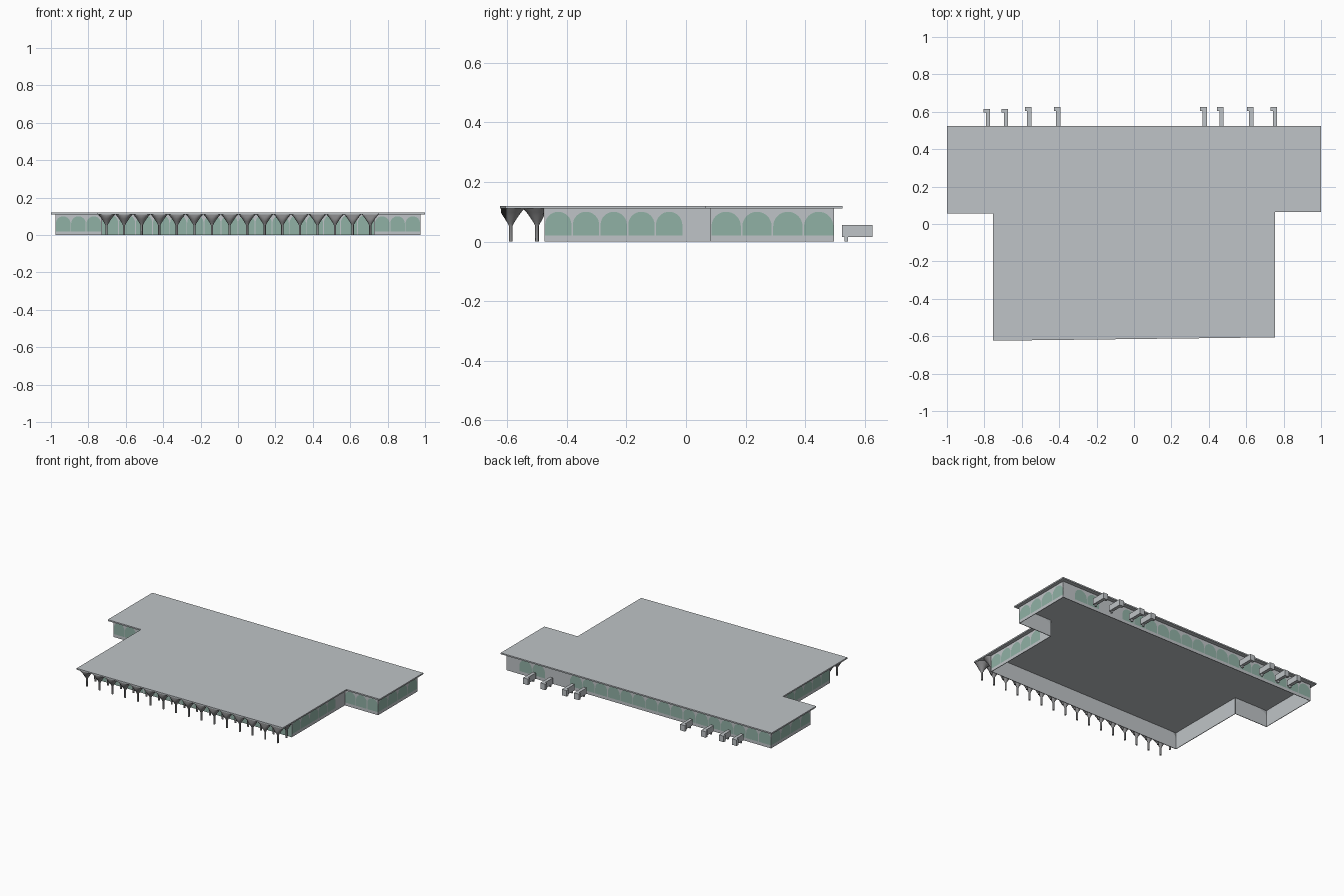
import bpy, bmesh, math
from mathutils import Vector

cube = bpy.data.objects.get("Cube")
if cube:
    bpy.data.objects.remove(cube)


def material(name, rgb):
    m = bpy.data.materials.new(name)
    m.use_nodes = True
    col = (*rgb, 1)
    m.diffuse_color = col
    m.node_tree.nodes["Principled BSDF"].inputs["Base Color"].default_value = col
    return m


GREY = material("concrete grey", (0.52, 0.55, 0.57))
GLASS = material("green glass", (0.28, 0.44, 0.375))
DARK = material("column grey", (0.28, 0.28, 0.285))


def finish(name, bm, *mats):
    me = bpy.data.meshes.new(name)
    bm.to_mesh(me)
    bm.free()
    for m in mats:
        me.materials.append(m)
    ob = bpy.data.objects.new(name, me)
    bpy.context.collection.objects.link(ob)
    return ob


def prism(bm, pts, z0, z1):
    """Closed vertical prism over a plan outline."""
    f = bm.faces.new([bm.verts.new((x, y, z0)) for x, y in pts])
    up = bmesh.ops.extrude_face_region(bm, geom=[f])["geom"]
    bmesh.ops.translate(bm, vec=(0, 0, z1 - z0),
                        verts=[v for v in up if isinstance(v, bmesh.types.BMVert)])
    bmesh.ops.recalc_face_normals(bm, faces=bm.faces)


# Roof slab: T-shaped plan with a slightly skewed front edge
ROOF_Z, TOP = 0.111, 0.12
EDGE_MID, EDGE_SLOPE = -0.615, 0.012
bm = bmesh.new()
prism(bm, [(-1, 0.525), (-1, 0.055), (-0.755, 0.055),
           (-0.755, EDGE_MID - 0.755 * EDGE_SLOPE), (0.755, EDGE_MID + 0.755 * EDGE_SLOPE),
           (0.755, 0.065), (1, 0.065), (1, 0.525)], ROOF_Z, TOP)
finish("roof", bm, GREY)


# Wall runs: flat bays with an arched pane cut flush into each, or plain panels
def wall_run(bm, start, end, count=0, sill=0.02, crown=0.1):
    start, end = Vector((*start, 0)), Vector((*end, 0))

    def face(pts, slot=0):
        bm.faces.new([bm.verts.new(p) for p in pts]).material_index = slot

    def at(p, z):
        return Vector((p.x, p.y, z))

    if not count:
        face([start, end, at(end, ROOF_Z), at(start, ROOF_Z)])
        return
    step = (end - start) / count
    half = step * 0.475
    rise = min(half.length, crown - sill)
    for i in range(count):
        a, b = start + step * i, start + step * (i + 1)
        mid = (a + b) / 2
        arch = [at(mid + half, sill)]
        for k in range(17):
            t = math.pi * k / 16
            arch.append(at(mid + half * math.cos(t), crown - rise + rise * math.sin(t)))
        arch.append(at(mid - half, sill))
        face(arch, 1)
        if sill > 0:
            face([a, b, at(b, sill), at(mid + half, sill), at(mid - half, sill), at(a, sill)])
        # Surround in two halves, meeting above the crown
        top = at(mid, ROOF_Z)
        c = len(arch) // 2
        face([at(b, sill), at(b, ROOF_Z), top] + arch[c::-1])
        face([top, at(a, ROOF_Z), at(a, sill)] + arch[:c - 1:-1])


WX, NX, FRONT, STEP, BACK = 0.976, 0.73, -0.475, 0.083, 0.497
bm = bmesh.new()
wall_run(bm, (-WX, BACK), (-WX, STEP), 4)
wall_run(bm, (-WX, STEP), (-NX, STEP), 3)
wall_run(bm, (-NX, STEP), (-NX, -0.01))
wall_run(bm, (-NX, -0.01), (-NX, FRONT), 5)
wall_run(bm, (-NX, FRONT), (NX, FRONT), 16, 0, 0.108)
wall_run(bm, (NX, FRONT), (NX, -0.01), 5)
wall_run(bm, (NX, -0.01), (NX, STEP))
wall_run(bm, (NX, STEP), (WX, STEP), 3)
wall_run(bm, (WX, STEP), (WX, BACK), 4)
wall_run(bm, (WX, BACK), (0.885, BACK))
wall_run(bm, (0.885, BACK), (0.69, BACK), 2)
wall_run(bm, (0.69, BACK), (0.51, BACK))
wall_run(bm, (0.51, BACK), (-WX, BACK), 16)
bmesh.ops.remove_doubles(bm, verts=bm.verts, dist=0.0001)
walls = finish("walls", bm, GREY, GLASS)
shell = walls.modifiers.new("thickness", "SOLIDIFY")
shell.thickness = 0.004
shell.offset = -1
shell.material_offset = -1
shell.material_offset_rim = -1

# Front colonnade: flared columns in two rows, trimmed at the roof edge and wall
PROFILE = [(0.006, 0), (0.006, 0.052), (0.010, 0.061), (0.017, 0.072),
           (0.026, 0.086), (0.035, 0.098), (0.043, 0.107), (0.046, 0.111)]
SIDES = 16


def column(name, x, y):
    edge = EDGE_MID + EDGE_SLOPE * x + 0.002
    bm = bmesh.new()
    rings = []
    for r, z in PROFILE:
        ring = []
        for k in range(SIDES):
            t = 2 * math.pi * k / SIDES
            vy = min(max(y + r * math.sin(t), edge), FRONT - 0.001)
            ring.append(bm.verts.new((x + r * math.cos(t), vy, z)))
        rings.append(ring)
    for a, b in zip(rings, rings[1:]):
        for k in range(SIDES):
            j = (k + 1) % SIDES
            bm.faces.new((a[k], a[j], b[j], b[k])).smooth = True
    bm.faces.new(rings[0][::-1])
    bm.faces.new(rings[-1])
    finish(name, bm, DARK)


for row, y in (("outer", -0.588), ("inner", -0.5)):
    for i in range(16):
        column(f"{row}_column_{i + 1}", -0.703 + 0.094 * i, y)

# Hooked brackets behind the back wall, each on a small foot
for i, x in enumerate((-0.78, -0.685, -0.56, -0.405, 0.378, 0.467, 0.627, 0.753)):
    end = 0.615 if i < 2 else 0.625
    bm = bmesh.new()
    prism(bm, [(x - 0.011, 0.523), (x + 0.011, 0.523), (x + 0.011, end), (x - 0.024, end),
               (x - 0.024, end - 0.02), (x - 0.011, end - 0.02)], 0.015, 0.055)
    prism(bm, [(x - 0.006, 0.532), (x + 0.006, 0.532),
               (x + 0.006, 0.543), (x - 0.006, 0.543)], 0, 0.015)
    finish(f"back_bracket_{i + 1}", bm, GREY)
